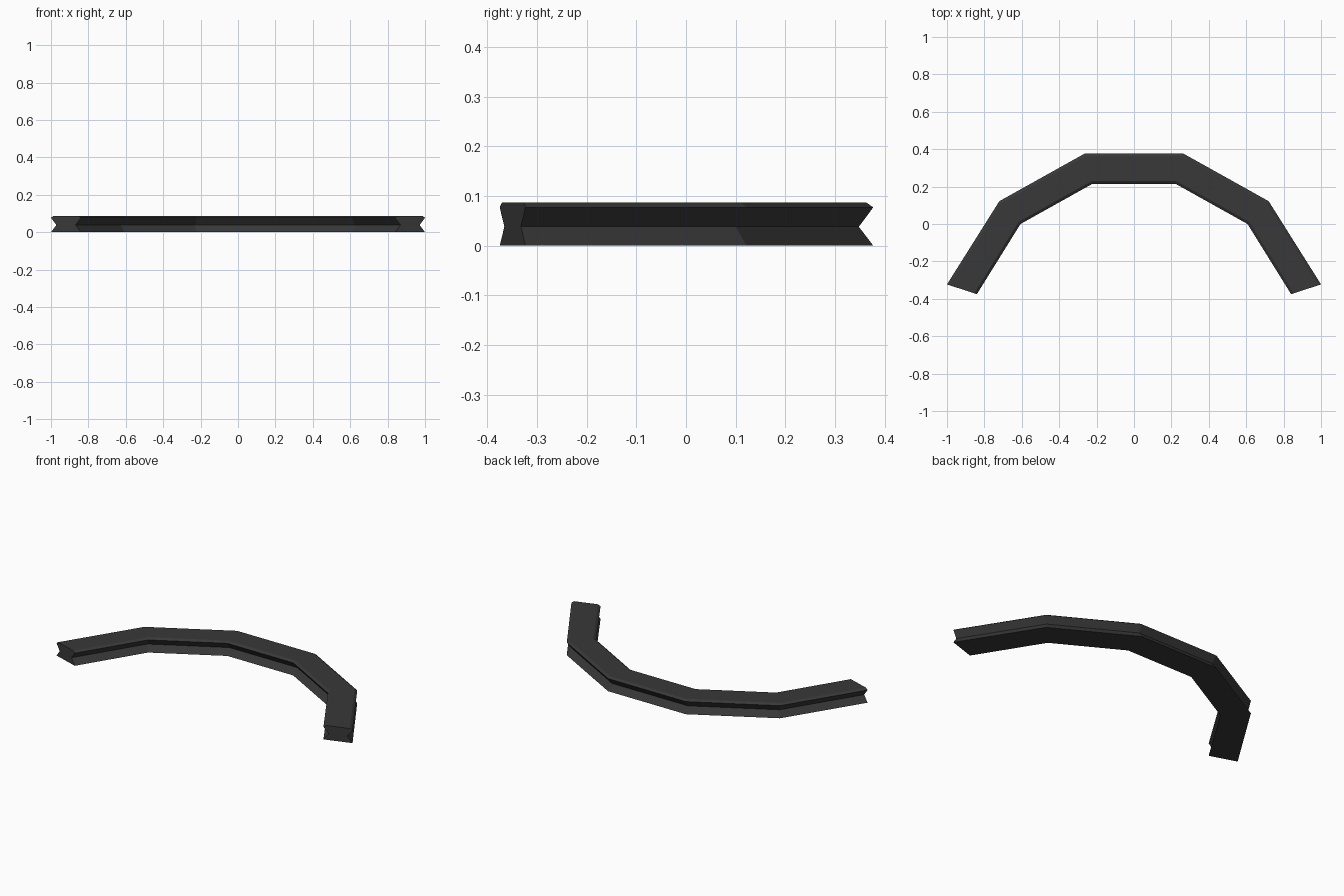
import bpy, bmesh
from mathutils import Vector

if "Cube" in bpy.data.objects:
    bpy.data.objects.remove(bpy.data.objects["Cube"])

# Plan of the arch, right half: (inner corner, outer corner) at each mitre
half = [((0.84, -0.375), (1.0, -0.323)),
        ((0.607, 0.0), (0.72, 0.122)),
        ((0.222, 0.215), (0.263, 0.377))]
stations = half + [((-i[0], i[1]), (-o[0], o[1])) for i, o in reversed(half)]

# Cross-section: (fraction from inner to outer edge, height), pinched at the waist
side = [(0.0, 0.0), (0.18, 0.038), (0.0, 0.077), (0.09, 0.087)]
section = side + [(1 - t, z) for t, z in reversed(side)]

# Sweep the section through the mitres
bm = bmesh.new()
rings = []
for inner, outer in stations:
    a, b = Vector(inner), Vector(outer)
    rings.append([bm.verts.new((*a.lerp(b, t), z)) for t, z in section])
n = len(section)
for r, s in zip(rings, rings[1:]):
    for k in range(n):
        bm.faces.new((r[k], r[(k + 1) % n], s[(k + 1) % n], s[k]))

# End caps, split at the waist so every face is convex
for r in (rings[0], rings[-1]):
    for idx in ((0, 1, 6, 7), (1, 2, 5, 6), (2, 3, 4, 5)):
        bm.faces.new([r[k] for k in idx])
bmesh.ops.recalc_face_normals(bm, faces=bm.faces)

mesh = bpy.data.meshes.new("curved_rail")
bm.to_mesh(mesh)
bm.free()
rail = bpy.data.objects.new("curved_rail", mesh)
bpy.context.collection.objects.link(rail)

# Dark grey finish
mat = bpy.data.materials.new("dark_grey")
mat.diffuse_color = (0.04, 0.04, 0.04, 1)
mat.use_nodes = True
mat.node_tree.nodes["Principled BSDF"].inputs["Base Color"].default_value = mat.diffuse_color
mesh.materials.append(mat)
